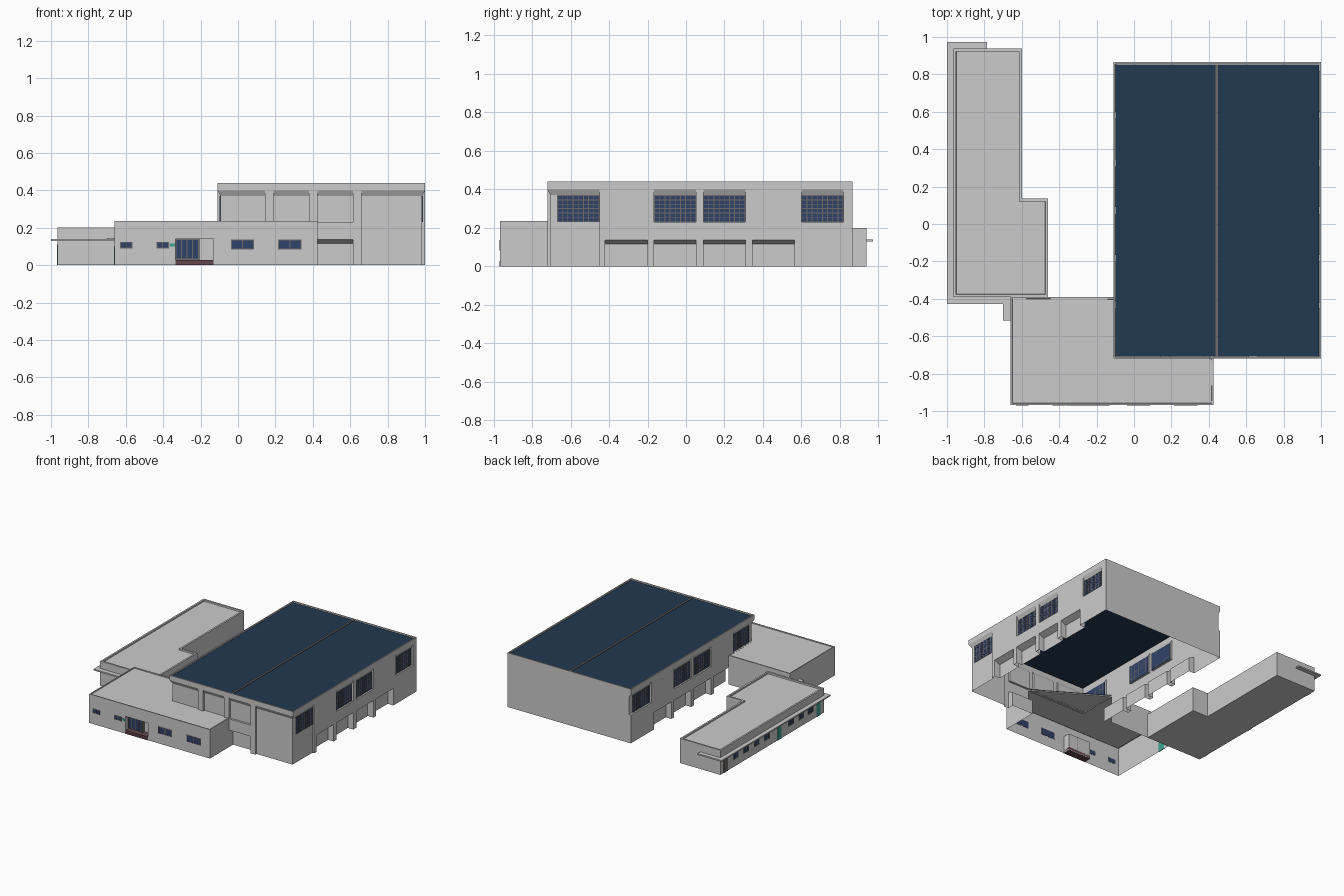
import bpy, bmesh
from mathutils import Vector

if "Cube" in bpy.data.objects:
    bpy.data.objects.remove(bpy.data.objects["Cube"])


def mat(name, r, g, b):
    m = bpy.data.materials.new(name)
    m.diffuse_color = (r, g, b, 1)
    m.use_nodes = True
    m.node_tree.nodes["Principled BSDF"].inputs["Base Color"].default_value = m.diffuse_color
    return m


BLUE = mat("roof_blue", 0.016, 0.04, 0.082)
GLASS = mat("glass_blue", 0.03, 0.055, 0.14)
FRAME = mat("frame_grey", 0.16, 0.15, 0.14)
BROWN = mat("step_brown", 0.13, 0.06, 0.075)
TEAL = mat("door_teal", 0.05, 0.36, 0.3)


def finish(name, bm, m=None):
    bmesh.ops.recalc_face_normals(bm, faces=bm.faces)
    me = bpy.data.meshes.new(name)
    bm.to_mesh(me)
    bm.free()
    ob = bpy.data.objects.new(name, me)
    bpy.context.collection.objects.link(ob)
    if m:
        me.materials.append(m)
    return ob


def sweep(bm, pts, vec):
    f = bm.faces.new([bm.verts.new(p) for p in pts])
    r = bmesh.ops.extrude_face_region(bm, geom=[f])
    vs = [v for v in r["geom"] if isinstance(v, bmesh.types.BMVert)]
    bmesh.ops.translate(bm, verts=vs, vec=vec)
    return [g for g in r["geom"] if isinstance(g, bmesh.types.BMFace)]


def prism(name, outline, z0, z1, m=None, rim=0, drop=0):
    """Extruded outline, optionally with a parapet around a lowered roof."""
    bm = bmesh.new()
    top = sweep(bm, [(x, y, z0) for x, y in outline], (0, 0, z1 - z0))
    if rim:
        bmesh.ops.recalc_face_normals(bm, faces=bm.faces)
        bmesh.ops.inset_region(bm, faces=top, thickness=rim)
        bmesh.ops.inset_region(bm, faces=top, thickness=0.001)
        bmesh.ops.translate(bm, verts=top[0].verts[:], vec=(0, 0, -drop))
    return finish(name, bm, m)


def rect(x0, x1, y0, y1):
    return [(x0, y0), (x1, y0), (x1, y1), (x0, y1)]


def at(wall, u, d, z):
    """Point on a wall (axis, outward sign, plane): along u, outward d."""
    ax, s, p = wall
    return Vector((p + s * d, u, z) if ax == "x" else (u, p + s * d, z))


def wall_boxes(name, wall, items, m=None):
    bm = bmesh.new()
    for u0, u1, z0, z1, d0, d1 in items:
        pts = [at(wall, u, d0, z) for u, z in ((u0, z0), (u1, z0), (u1, z1), (u0, z1))]
        sweep(bm, pts, at(wall, 0, d1, 0) - at(wall, 0, d0, 0))
    return finish(name, bm, m)


def window(name, wall, u0, u1, z0, z1, cols, rows, d=0.0, w=0.005):
    wall_boxes(name + "_glass", wall, [(u0, u1, z0, z1, d - 0.001, d + 0.002)], GLASS)
    bars = []
    for i in range(cols + 1):
        u = u0 + (u1 - u0 - w) * i / cols
        bars.append((u, u + w, z0, z1, d - 0.001, d + 0.004))
    for j in range(rows + 1):
        z = z0 + (z1 - z0 - w) * j / rows
        bars.append((u0, u1, z, z + w, d - 0.001, d + 0.0035))
    wall_boxes(name + "_frame", wall, bars, FRAME)


def carve(ob, cutter):
    cutter.hide_render = True
    mod = ob.modifiers.new("cut", "BOOLEAN")
    mod.operation, mod.solver, mod.object = "DIFFERENCE", "EXACT", cutter
    bpy.context.view_layer.objects.active = ob
    bpy.ops.object.modifier_apply(modifier=mod.name)
    bpy.data.objects.remove(cutter)


def recess(ob, wall, u0, u1, z0, z_out, z_in, depth):
    """Niche whose soffit slopes down toward the back."""
    prof = [(0.06, z0), (-depth, z0), (-depth, z_in), (0, z_out), (0.06, z_out)]
    bm = bmesh.new()
    sweep(bm, [at(wall, u0, d, z) for d, z in prof], at(wall, u1, 0, 0) - at(wall, u0, 0, 0))
    carve(ob, finish("cutter", bm))


def drop_faces(ob, test):
    bm = bmesh.new()
    bm.from_mesh(ob.data)
    bm.normal_update()
    bad = [f for f in bm.faces if test(f.calc_center_median(), f.normal)]
    bmesh.ops.delete(bm, geom=bad, context="FACES")
    bm.to_mesh(ob.data)
    bm.free()


# Main hall shell with recessed bays
HX0, HX1, HY0, HY1 = -0.11, 1.0, -0.72, 0.865
RIGHT, LEFT = ("x", 1, HX1), ("x", -1, HX0)
FRONT = ("y", -1, HY0)
hall = prism("hall_walls", rect(HX0, HX1, HY0, HY1), 0, 0.44, rim=0.012, drop=0.01)
hall_windows = [(-0.67, -0.45), (-0.165, 0.053), (0.09, 0.308), (0.6, 0.818)]
low_bays = [(-0.42, -0.2), (-0.165, 0.053), (0.09, 0.308), (0.345, 0.565)]
for side, wall in (("right", RIGHT), ("left", LEFT)):
    for i, (a, b) in enumerate(hall_windows):
        lo, hi, z0 = a, b, 0.23
        if i == 0:                       # bay wraps the front corner
            lo, z0 = HY0 - 0.06, -0.05 if side == "right" else 0.23
        if i == 3 and side == "left":    # bay wraps the back corner
            hi = HY1 + 0.06
        recess(hall, wall, lo, hi, z0, 0.40, 0.37, 0.016)
        window(f"hall_{side}_window_{i}", wall, a, b, 0.23, 0.37, 8, 6, -0.016, 0.004)
    for a, b in low_bays:
        recess(hall, wall, a, b, -0.05, 0.137, 0.115, 0.05)
for a, b, z0 in ((-0.17, 0.145, 0.228), (0.19, 0.38, 0.228), (0.425, 0.615, 0.228), (0.66, 1.06, -0.05)):
    recess(hall, FRONT, a, b, z0, 0.40, 0.37, 0.016)
recess(hall, FRONT, 0.425, 0.615, -0.05, 0.137, 0.115, 0.05)
# Open passage between hall and annex
carve(hall, prism("cutter", [(0.42, HY0), (0.42, -0.8), (-0.2, -0.8), (-0.2, -0.39), (HX0, -0.39)], -0.1, 0.22))
drop_faces(hall, lambda c, n: (n.z < -0.9 and (c.z < 0.001 or abs(c.z - 0.22) < 0.001))
           or (abs(n.x) > 0.1 and abs(n.y) > 0.1 and abs(n.z) < 0.01)
           or (n.z > 0.9 and abs(c.z - 0.43) < 0.001))

# Hall roof and ridge
i = 0.012
prism("hall_roof", rect(HX0 + i, HX1 - i, HY0 + i, HY1 - i), 0.428, 0.432, BLUE)
prism("roof_ridge", rect(0.435, 0.45, HY0 + i, HY1 - i), 0.432, 0.437, FRAME)

# Front annex shell, open toward the hall
AY = -0.967
annex = prism("annex_walls", [(-0.66, AY), (0.425, AY), (0.425, HY0), (HX0, -0.39), (-0.66, -0.39)],
              0, 0.235, rim=0.012, drop=0.006)
AF = ("y", -1, AY)
recess(annex, AF, -0.335, -0.13, -0.05, 0.14, 0.14, 0.06)
drop_faces(annex, lambda c, n: (n.z < -0.9 and c.z < 0.001)
           or (n.x > 0.1 and n.y > 0.1 and abs(n.z) < 0.01 and c.x > -0.2))

# Annex windows, entrance and step
for k, (a, b, z0, z1, n) in enumerate(((-0.63, -0.565, 0.09, 0.125, 2), (-0.435, -0.37, 0.09, 0.125, 2),
                                       (-0.038, 0.085, 0.083, 0.138, 2), (0.215, 0.34, 0.083, 0.138, 2))):
    window(f"annex_window_{k}", AF, a, b, z0, z1, n, 1, -0.001)
window("entrance_doors", AF, -0.335, -0.21, 0.03, 0.14, 4, 1, -0.04)
wall_boxes("entrance_partition", AF, [(-0.212, -0.206, 0.025, 0.14, -0.06, -0.03)], FRAME)
wall_boxes("entrance_step", AF, [(-0.335, -0.13, 0.012, 0.027, -0.06, 0.001),
                                 (-0.335, -0.13, 0.0, 0.012, -0.06, 0.003)], BROWN)
wall_boxes("entrance_panel", AF, [(-0.365, -0.335, 0.1, 0.117, -0.001, 0.003)], TEAL)
wall_boxes("side_door", ("x", -1, -0.66), [(-0.5, -0.44, 0.0, 0.1, -0.002, 0.003)], TEAL)

# Rear left wing with parapet
prism("wing", [(-0.965, -0.39), (-0.46, -0.39), (-0.46, 0.135), (-0.6, 0.135), (-0.6, 0.937), (-0.965, 0.937)],
      0, 0.2, rim=0.02, drop=0.012)

# Canopy running around the wing, and a slab over the side door
prism("wing_canopy", [(-0.66, -0.39), (-0.66, -0.427), (-1, -0.427), (-1, 0.972), (-0.785, 0.972),
                      (-0.785, 0.93), (-0.96, 0.93), (-0.96, -0.39)], 0.129, 0.14)
prism("side_door_canopy", rect(-0.7, -0.655, -0.515, -0.39), 0.136, 0.146)

# Wing windows and doors
WL = ("x", -1, -0.965)
for k, c in enumerate((0.74, 0.61, 0.47, 0.34, 0.03, -0.1, -0.22)):
    window(f"wing_window_{k}", WL, c - 0.03, c + 0.03, 0.06, 0.11, 2, 1)
for k, c in enumerate((0.18, -0.32)):
    wall_boxes(f"wing_door_{k}", WL, [(c - 0.025, c + 0.025, 0.0, 0.105, -0.001, 0.003)], TEAL)
wall_boxes("wing_end_door", WL, [(0.845, 0.895, 0.0, 0.105, -0.001, 0.003)], FRAME)
